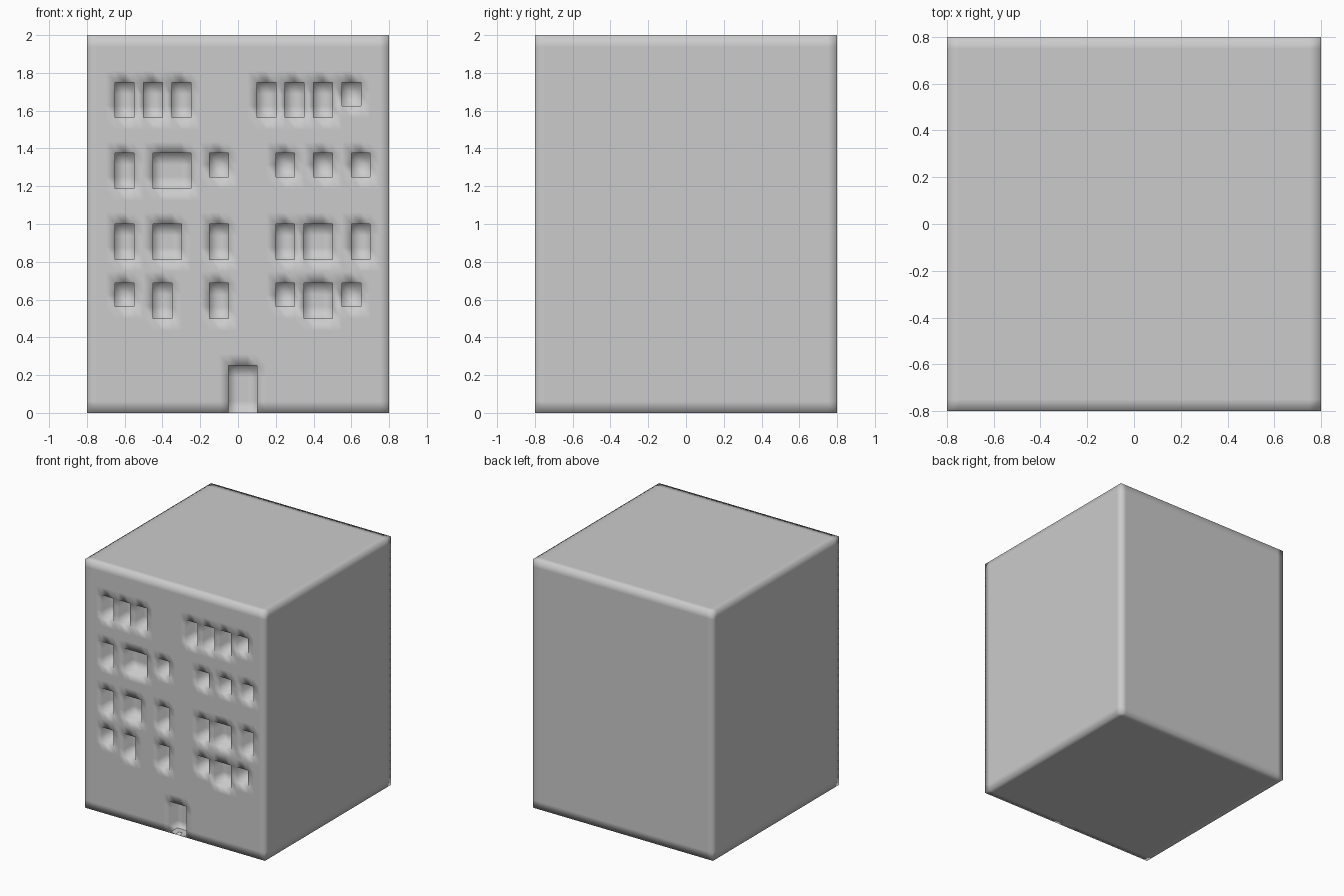
import bpy, bmesh
from mathutils import Vector

if "Cube" in bpy.data.objects:
    bpy.data.objects.remove(bpy.data.objects["Cube"])

N = 32                      # cells per side of the block
W, H = 1.6, 2.0             # footprint and height
CW, CH = W / N, H / N       # cell size on the facade
DEPTH = 0.1                 # recess depth

# openings per floor: top row -> (first column, columns wide, rows high)
FLOORS = {
    28: [(3, 2, 3), (6, 2, 3), (9, 2, 3), (18, 2, 3), (21, 2, 3), (24, 2, 3), (27, 2, 2)],
    22: [(3, 2, 3), (7, 4, 3), (13, 2, 2), (20, 2, 2), (24, 2, 2), (28, 2, 2)],
    16: [(3, 2, 3), (7, 3, 3), (13, 2, 3), (20, 2, 3), (23, 3, 3), (28, 2, 3)],
    11: [(3, 2, 2), (7, 2, 3), (13, 2, 3), (20, 2, 2), (23, 3, 3), (27, 2, 2)],
    4: [(15, 3, 4)],        # door
}


def recess(bm, col, top, wide, high):
    """Push a rectangle of front cells into the block."""
    faces = []
    for f in bm.faces:
        c = f.calc_center_median()
        if (f.normal.y < -0.9 and abs(c.y + W / 2) < 1e-4
                and col < (c.x + W / 2) / CW < col + wide
                and top - high < c.z / CH < top):
            faces.append(f)
    ext = bmesh.ops.extrude_face_region(bm, geom=faces)["geom"]
    verts = [v for v in ext if isinstance(v, bmesh.types.BMVert)]
    bmesh.ops.translate(bm, vec=Vector((0, DEPTH, 0)), verts=verts)
    old = [f for f in faces if f.is_valid
           and abs(f.calc_center_median().y + W / 2) < 1e-4]
    if old:
        bmesh.ops.delete(bm, geom=old, context='FACES')
    bm.normal_update()


# building block as an evenly subdivided box
bm = bmesh.new()
bmesh.ops.create_cube(bm, size=1)
bmesh.ops.subdivide_edges(bm, edges=bm.edges[:], cuts=N - 1, use_grid_fill=True)
for v in bm.verts:
    v.co = Vector((v.co.x * W, v.co.y * W, (v.co.z + 0.5) * H))
bm.normal_update()

# windows and door
for top, row in FLOORS.items():
    for col, wide, high in row:
        recess(bm, col, top, wide, high)

# drop leftover loose geometry, smooth shading throughout
loose = [e for e in bm.edges if not e.link_faces]
bmesh.ops.delete(bm, geom=loose, context='EDGES')
loose = [v for v in bm.verts if not v.link_faces]
bmesh.ops.delete(bm, geom=loose, context='VERTS')
for f in bm.faces:
    f.smooth = True

mesh = bpy.data.meshes.new("building")
bm.to_mesh(mesh)
bm.free()
obj = bpy.data.objects.new("building", mesh)
bpy.context.collection.objects.link(obj)
